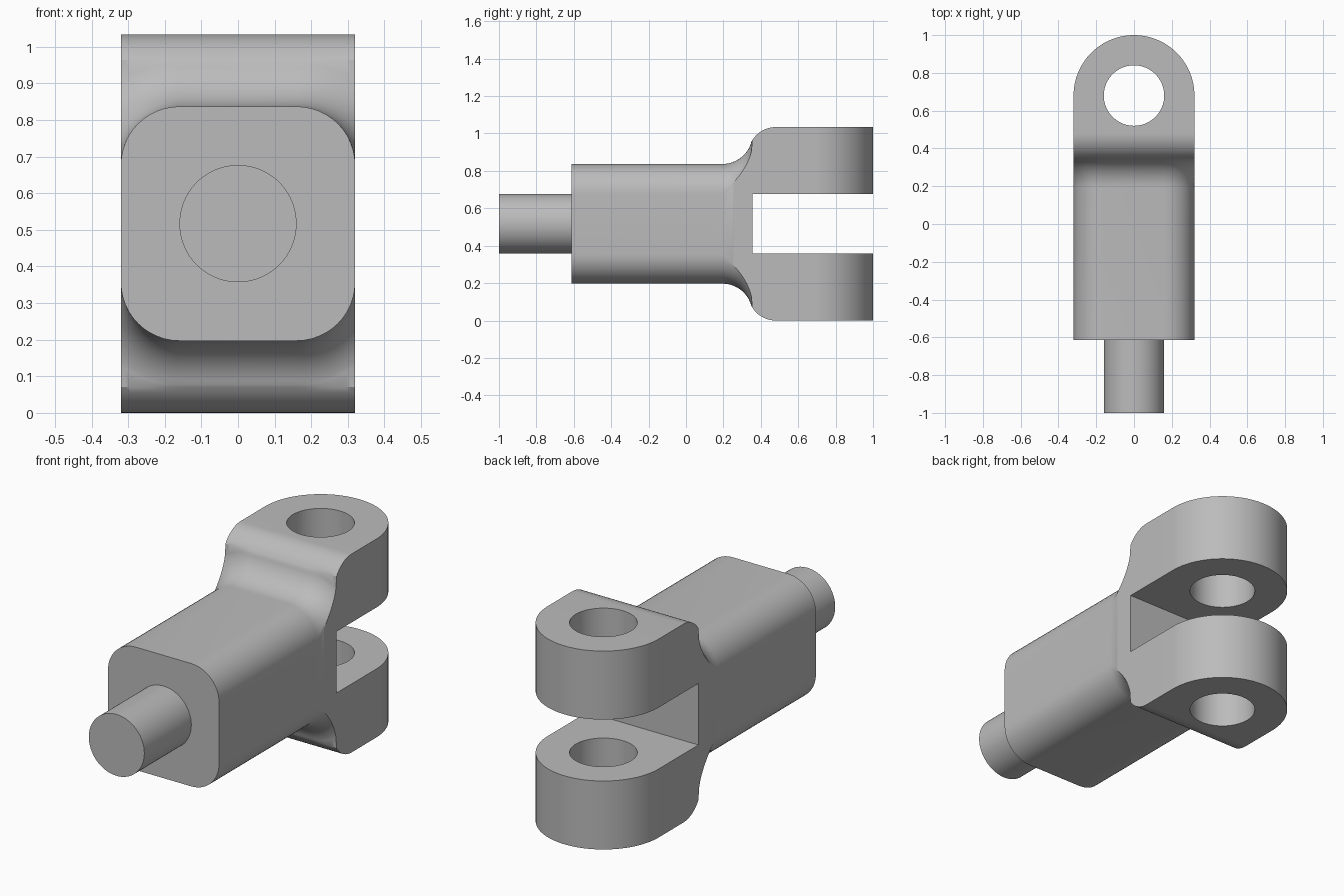
import bpy, bmesh
from math import sin, cos, acos, pi, sqrt, radians
from mathutils import Matrix

if "Cube" in bpy.data.objects:
    bpy.data.objects.remove(bpy.data.objects["Cube"], do_unlink=True)

MID = 0.517          # height of the long axis, also half the fork height
W = 0.32             # half width
R = 0.16             # corner, fillet, pin and hole radius
EYE = 0.68           # y of the cross hole
SHOULDER, FLAT = 0.35, 0.48

steel = bpy.data.materials.new("plain grey steel")
steel.use_nodes = True
grey = (0.5, 0.5, 0.5, 1)
steel.diffuse_color = grey
steel.node_tree.nodes["Principled BSDF"].inputs["Base Color"].default_value = grey


def make_object(name, bm):
    bmesh.ops.recalc_face_normals(bm, faces=bm.faces)
    mesh = bpy.data.meshes.new(name)
    bm.to_mesh(mesh)
    bm.free()
    mesh.materials.append(steel)
    ob = bpy.data.objects.new(name, mesh)
    bpy.context.collection.objects.link(ob)
    return ob


def cylinder(name, length, place, sides=96):
    bm = bmesh.new()
    bmesh.ops.create_cone(bm, cap_ends=True, segments=sides, radius1=R,
                          radius2=R, depth=length, matrix=place)
    return make_object(name, bm)


def finish(ob):
    bpy.ops.object.select_all(action='DESELECT')
    ob.select_set(True)
    bpy.context.view_layer.objects.active = ob
    for mod in list(ob.modifiers):
        bpy.ops.object.modifier_apply(modifier=mod.name)
    bpy.ops.object.shade_smooth_by_angle(angle=radians(30))


def top_line(grow, steps=12):
    """Upper outline: rounded corners grown outward, clipped at the sides."""
    r = R + grow
    start = acos(min(1, (W - R) / r))
    arc = [start + (pi / 2 - start) * i / steps for i in range(steps + 1)]
    right = [(W - R + r * cos(a), R + r * sin(a)) for a in arc]
    return right + [(-x, z) for x, z in reversed(right)]


def ring(y, line):
    pts = line + [(-x, -z) for x, z in line]
    return [(x, y, MID + z) for x, z in pts]


# Body sections: straight shank, concave fillet, rounded shoulder, round fork end
rings = [ring(-0.613, top_line(0))]
fillet_end = acos(0.25)
for i in range(17):
    a = fillet_end * i / 16
    rings.append(ring(SHOULDER - R * sin(fillet_end) + R * sin(a),
                      top_line(R * (1 - cos(a)))))
last = top_line(R * 0.75)
rise, run = MID - last[len(last) // 2][1], FLAT - SHOULDER
round_r = (rise ** 2 + run ** 2) / (2 * rise)
for i in range(13):
    y = SHOULDER + 0.004 + (run - 0.004) * i / 12
    h = MID - round_r + sqrt(round_r ** 2 - (FLAT - y) ** 2)
    rings.append(ring(y, [(x, h) for x, z in last]))
for i in range(33):
    a = pi / 2 * i / 32
    rings.append(ring(EYE + W * sin(a), [(x * cos(a), MID) for x, z in last]))

# Skin the sections
bm = bmesh.new()
loops = [[bm.verts.new(p) for p in r] for r in rings]
for a, b in zip(loops, loops[1:]):
    for i in range(len(a)):
        j = (i + 1) % len(a)
        bm.faces.new((a[i], a[j], b[j], b[i]))
bm.faces.new(loops[0])
bmesh.ops.remove_doubles(bm, verts=bm.verts, dist=0.00001)
bmesh.ops.dissolve_degenerate(bm, edges=bm.edges, dist=0.00001)
body = make_object("clevis_body", bm)

# Slot and cross hole
bm = bmesh.new()
bmesh.ops.create_cube(bm, size=1, matrix=Matrix.Translation((0, 0.355 + 0.5, MID))
                      @ Matrix.Diagonal((1, 1, 2 * R, 1)))
slot = make_object("slot_cutter", bm)
hole = cylinder("hole_cutter", 2, Matrix.Translation((0, EYE, MID)))
for cutter in (slot, hole):
    cutter.hide_render = True
    mod = body.modifiers.new(cutter.name, 'BOOLEAN')
    mod.operation = 'DIFFERENCE'
    mod.solver = 'EXACT'
    mod.object = cutter
finish(body)
for cutter in (slot, hole):
    bpy.data.objects.remove(cutter, do_unlink=True)

# Round shank pin at the front
pin = cylinder("shank_pin", 0.4, Matrix.Translation((0, -0.8, MID))
               @ Matrix.Rotation(pi / 2, 4, 'X'))
finish(pin)
